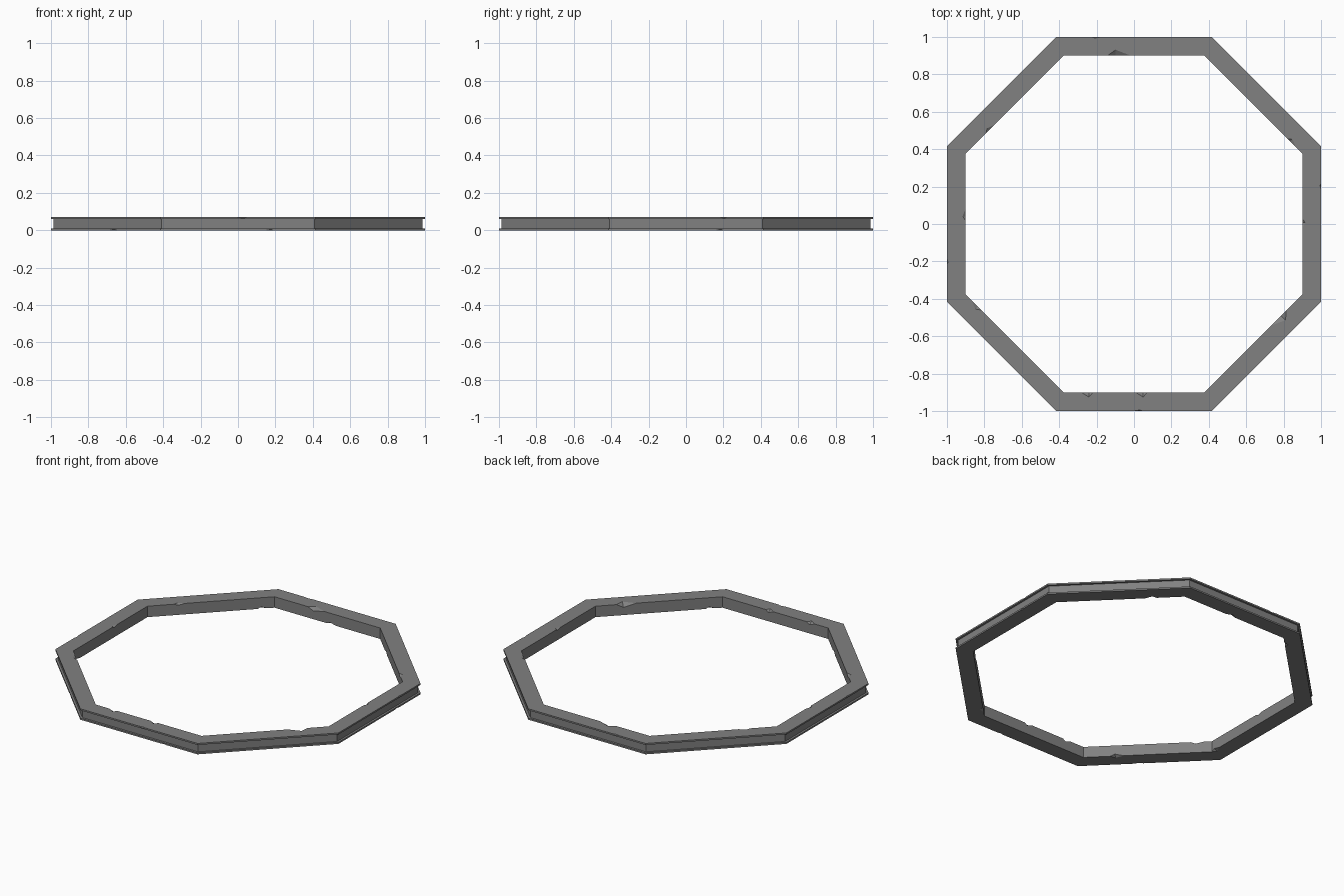
import bpy, bmesh, math
from mathutils import Vector

if "Cube" in bpy.data.objects:
    bpy.data.objects.remove(bpy.data.objects["Cube"])

H, R_OUT, R_IN, LIP, GROOVE = 0.07, 1.0, 0.902, 0.01, 0.013

mat = bpy.data.materials.new("worn grey metal")
mat.diffuse_color = (0.22, 0.22, 0.22, 1)
mat.use_nodes = True
mat.node_tree.nodes["Principled BSDF"].inputs["Base Color"].default_value = mat.diffuse_color


def make_object(name, bm):
    bmesh.ops.recalc_face_normals(bm, faces=bm.faces[:])
    me = bpy.data.meshes.new(name)
    bm.to_mesh(me)
    bm.free()
    ob = bpy.data.objects.new(name, me)
    bpy.context.collection.objects.link(ob)
    me.materials.append(mat)
    return ob


# octagonal ring: channel profile (apothem, height) swept round eight corners
profile = [(R_IN, 0), (R_OUT, 0), (R_OUT, LIP), (R_OUT - GROOVE, LIP),
           (R_OUT - GROOVE, H - LIP), (R_OUT, H - LIP), (R_OUT, H), (R_IN, H)]
bm = bmesh.new()
rings = []
for k in range(8):
    a = math.radians(22.5 + 45 * k)
    s = 1 / math.cos(math.pi / 8)
    rings.append([bm.verts.new((r * s * math.cos(a), r * s * math.sin(a), z)) for r, z in profile])
n = len(profile)
for k in range(8):
    p, q = rings[k], rings[(k + 1) % 8]
    for i in range(n):
        j = (i + 1) % n
        bm.faces.new((p[i], p[j], q[j], q[i]))
ring = make_object("octagonal_ring", bm)

# chips: two-facet wedges knocked out of the edges (x, y, half length, depth)
top_inner = [(-.08, .9, .06, .03), (-.77, .51, .035, .015), (.84, .43, .035, .018),
             (-.9, .05, .03, .015), (.9, 0, .025, .015), (-.84, -.43, .04, .02),
             (.77, -.5, .06, .035), (-.25, -.9, .03, .024), (.04, -.9, .03, .024)]
bottom_inner = [(.03, .9, .035, .018), (-.42, .85, .03, .02), (-.9, -.34, .035, .02),
                (.42, -.85, .03, .02), (-.51, -.76, .04, .022), (.51, .76, .035, .02)]
top_outer = [(.02, -1, .03, .006), (-.2, 1, .03, .006), (1, .2, .02, .006), (-1, -.2, .02, .006)]
bottom_outer = [(.17, -1, .02, .006), (1, .18, .02, .006), (-.67, -.75, .03, .006)]


def add_chip(bm, x, y, half, depth, outer, top):
    k = round(math.atan2(y, x) / (math.pi / 4))
    a = k * math.pi / 4
    nrm = Vector((math.cos(a), math.sin(a), 0))
    tan = Vector((-nrm.y, nrm.x, 0))
    up = Vector((0, 0, 1 if top else -1))
    m = nrm * (R_OUT if outer else R_IN) + tan * tan.dot((x, y, 0)) + Vector((0, 0, H if top else 0))
    into = -nrm if outer else nrm
    eps = (up - into) * 0.0004
    drop = 0.006 if outer else depth * 0.6
    skew = tan * half * 0.3
    pts = [m + tan * half + eps, m - tan * half + eps,
           m + into * depth + skew + up * 0.0004, m - up * drop + skew - into * 0.0004,
           m + (up - into) * 0.02]
    vs = [bm.verts.new(p) for p in pts]
    bmesh.ops.convex_hull(bm, input=vs)


bm = bmesh.new()
for chips, outer, top in ((top_inner, 0, 1), (bottom_inner, 0, 0), (top_outer, 1, 1), (bottom_outer, 1, 0)):
    for c in chips:
        add_chip(bm, *c, outer, top)
cutter = make_object("chip_cutter", bm)
cutter.hide_render = True
cutter.hide_set(True)

mod = ring.modifiers.new("chips", "BOOLEAN")
mod.operation = "DIFFERENCE"
mod.solver = "EXACT"
mod.object = cutter
bpy.context.view_layer.objects.active = ring
bpy.ops.object.modifier_apply(modifier=mod.name)
bpy.data.objects.remove(cutter)
